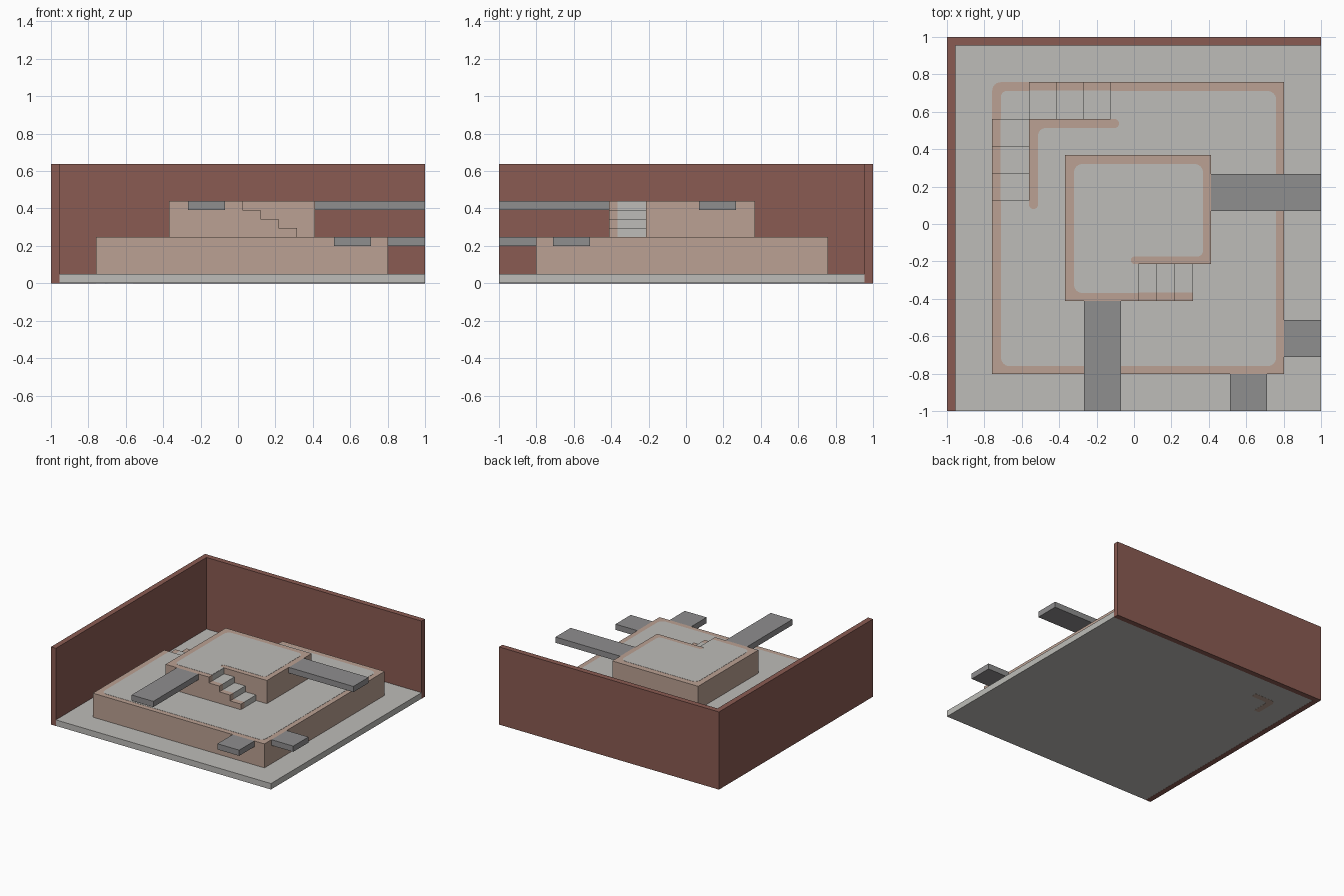
import bpy, bmesh
from mathutils import Vector

cube = bpy.data.objects.get("Cube")
if cube:
    bpy.data.objects.remove(cube, do_unlink=True)


def material(name, *rgb):
    # 0-255 display colour converted to linear
    lin = [((c / 255 + 0.055) / 1.055) ** 2.4 for c in rgb] + [1]
    mat = bpy.data.materials.new(name)
    mat.use_nodes = True
    mat.diffuse_color = lin
    mat.node_tree.nodes["Principled BSDF"].inputs["Base Color"].default_value = lin
    return mat


STONE = material("pale stone", 189, 188, 184)
TRIM = material("dusty pink", 187, 161, 147)
BRICK = material("brick red", 138, 91, 82)
METAL = material("mid grey", 143, 142, 143)


def solid(name, points, sweep, mat):
    """Sweep a flat outline along a vector into a closed solid."""
    bm = bmesh.new()
    face = bm.faces.new([bm.verts.new(p) for p in points])
    ext = bmesh.ops.extrude_face_region(bm, geom=[face])
    bmesh.ops.translate(bm, vec=sweep,
                        verts=[g for g in ext["geom"] if isinstance(g, bmesh.types.BMVert)])
    bmesh.ops.recalc_face_normals(bm, faces=bm.faces)
    mesh = bpy.data.meshes.new(name)
    bm.to_mesh(mesh)
    bm.free()
    mesh.materials.append(mat)
    obj = bpy.data.objects.new(name, mesh)
    bpy.context.collection.objects.link(obj)
    return obj


def rounded(corners, steps=6):
    """Outline from (x, y) or (x, y, radius) right-angled corners."""
    out = []
    for i, c in enumerate(corners):
        p = Vector(c[:2])
        if len(c) == 2:
            out.append(p)
            continue
        a = (Vector(corners[i - 1][:2]) - p).normalized() * c[2]
        b = (Vector(corners[(i + 1) % len(corners)][:2]) - p).normalized() * c[2]
        arc = [(a + b) - (b.lerp(a, k / steps)).normalized() * c[2] for k in range(steps + 1)]
        out += [p + q for q in arc]
    return out


def prism(name, corners, z0, z1, mat):
    return solid(name, [(p.x, p.y, z0) for p in rounded(corners)], (0, 0, z1 - z0), mat)


def box(name, x0, x1, y0, y1, z0, z1, mat):
    return prism(name, [(x0, y0), (x1, y0), (x1, y1), (x0, y1)], z0, z1, mat)


def stairs(name, start, run, across, tread, z0, z1):
    """Three treads going down along run; pink strip on the outer edge."""
    start, run, across = Vector(start), Vector(run), Vector(across)
    rise = (z1 - z0) / 4
    ends = [0.003] + [tread * k for k in (1, 2, 3)]      # first is the top riser
    profile, u = [(0, z0), (0, z1)], 0
    for k, end in enumerate(ends):
        profile += [(u, z1 - k * rise), (end, z1 - k * rise)] if k else [(end, z1)]
        u = end
    profile.append((u, z0))
    width, strip = 0.197, 0.045
    for part, a, b, mat in (("edge", 0, strip, TRIM), ("steps", strip, width, STONE)):
        pts = [start + run * u + across * a + Vector((0, 0, z)) for u, z in profile]
        solid(name + "_" + part, pts, across * (b - a), mat)


def flip(x, y):
    # mirror across the diagonal of the plan
    return -y, -x


FLOOR, LOW, HIGH, SKIN = 0.05, 0.247, 0.439, 0.0015

# Floor and two walls
box("floor", -0.955, 1, -1, 0.955, 0.001, FLOOR, STONE)
box("back_wall", -1, 1, 0.955, 1, 0, 0.638, BRICK)
box("side_wall", -1, -0.955, -1, 0.955, 0, 0.638, BRICK)

# Pink corner band let through the floor at the lower landing
prism("landing_band", [(-0.758, 0.561), (-0.711, 0.561), (-0.711, 0.711, 0.03),
                       (-0.561, 0.711), (-0.561, 0.758), (-0.758, 0.758, 0.045)],
      0, FLOOR + SKIN, TRIM)

# Lower platform with a notched corner
prism("lower_platform", [(-0.758, -0.802), (0.802, -0.802), (0.802, 0.758), (-0.123, 0.758),
                         (-0.123, 0.561), (-0.561, 0.561), (-0.561, 0.123), (-0.758, 0.123)],
      FLOOR, LOW, TRIM)
half = [(0.76, 0.711, 0.045), (-0.123, 0.711), (-0.123, 0.561),
        (-0.08, 0.561, 0.023), (-0.08, 0.513, 0.023)]
other = [flip(*c[:2]) + c[2:] for c in reversed(half)]
prism("lower_paving", [(0.76, -0.76, 0.045)] + half + [(-0.513, 0.513, 0.04)] + other,
      LOW, LOW + SKIN, STONE)
stairs("lower_back_stairs", (-0.123, 0.758, 0), (-1, 0, 0), (0, -1, 0), 0.146, FLOOR, LOW)
stairs("lower_side_stairs", (-0.758, 0.123, 0), (0, 1, 0), (1, 0, 0), 0.146, FLOOR, LOW)

# Upper platform with a notched front corner
prism("upper_platform", [(-0.369, -0.412), (0.021, -0.412), (0.021, -0.214),
                         (0.412, -0.214), (0.412, 0.369), (-0.369, 0.369)],
      LOW, HIGH, TRIM)
prism("upper_paving", [(-0.321, -0.369, 0.045), (0.021, -0.369), (0.021, -0.214),
                       (-0.016, -0.214, 0.018), (-0.016, -0.174, 0.018), (0.369, -0.174, 0.03),
                       (0.369, 0.321, 0.045), (-0.321, 0.321, 0.045)],
      HIGH, HIGH + SKIN, STONE)
stairs("upper_stairs", (0.021, -0.412, 0), (1, 0, 0), (0, 1, 0), 0.098, LOW, HIGH)

# Flat bridges, one front and one side at each level
for level, left, right, inner, top in (("upper", -0.267, -0.07, -0.412, HIGH),
                                       ("lower", 0.513, 0.711, -0.802, LOW)):
    corners = [(left, -1), (right, -1), (right, inner), (left, inner)]
    prism(level + "_front_bridge", corners, top - 0.047, top, METAL)
    prism(level + "_side_bridge", [flip(*c) for c in corners], top - 0.047, top, METAL)
